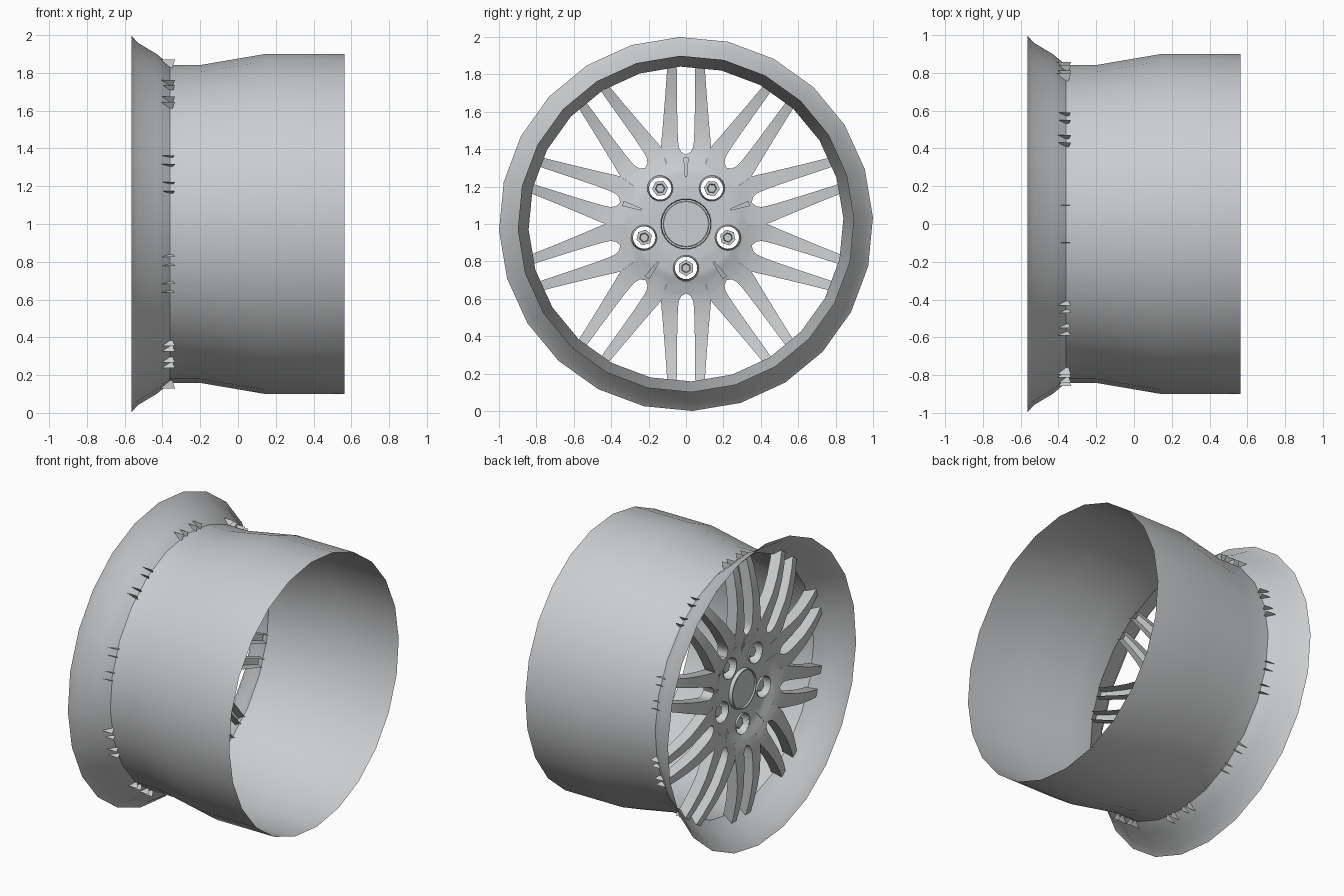
import bpy, bmesh, math
from mathutils import Vector

if "Cube" in bpy.data.objects:
    bpy.data.objects.remove(bpy.data.objects["Cube"])

silver = bpy.data.materials.new("silver_grey")
silver.use_nodes = True
silver.diffuse_color = (0.6, 0.61, 0.62, 1)
silver.node_tree.nodes["Principled BSDF"].inputs["Base Color"].default_value = (0.6, 0.61, 0.62, 1)

LUG_RADIUS = 0.235
LUGS = [math.radians(54 + 72 * k) for k in range(5)]
DEPTH = [(0.13, -0.41), (0.2, -0.41), (0.28, -0.42), (0.36, -0.45),
         (0.45, -0.465), (0.6, -0.465), (0.75, -0.445), (0.9, -0.4)]


def depth(r):
    """Lengthwise position of the wheel face at radius r."""
    for (r0, x0), (r1, x1) in zip(DEPTH, DEPTH[1:]):
        if r <= r1:
            return x0 + (x1 - x0) * (r - r0) / (r1 - r0)
    return DEPTH[-1][1]


def place(x, u, v, angle):
    """Point at radial distance u and sideways offset v, turned about the axle."""
    c, s = math.cos(angle), math.sin(angle)
    return Vector((x, u * c - v * s, 1 + u * s + v * c))


def finish(name, bm, sharp=35):
    bmesh.ops.remove_doubles(bm, verts=bm.verts, dist=0.0005)
    bmesh.ops.recalc_face_normals(bm, faces=bm.faces)
    mesh = bpy.data.meshes.new(name)
    bm.to_mesh(mesh)
    bm.free()
    mesh.materials.append(silver)
    obj = bpy.data.objects.new(name, mesh)
    bpy.context.collection.objects.link(obj)
    bpy.ops.object.select_all(action='DESELECT')
    obj.select_set(True)
    bpy.context.view_layer.objects.active = obj
    bpy.ops.object.shade_smooth_by_angle(angle=math.radians(sharp))
    return obj


def lathe(bm, profile, sides, centre=(0, 0), turn=0.0):
    """Sweep an (x, radius) profile around the axle or a parallel axis."""
    rings = []
    for x, r in profile:
        rings.append([bm.verts.new((x, centre[0] + r * math.cos(turn + math.tau * i / sides),
                                    1 + centre[1] + r * math.sin(turn + math.tau * i / sides)))
                      for i in range(sides)])
    for a, b in zip(rings, rings[1:]):
        for i in range(sides):
            j = (i + 1) % sides
            bm.faces.new((a[i], a[j], b[j], b[i]))
    return rings


# Outer flange and barrel, single open shells
bm = bmesh.new()
lathe(bm, [(-0.565, 1), (-0.53, 0.96), (-0.43, 0.9), (-0.37, 0.85)], 24, turn=math.radians(2))
finish("rim_flange", bm)
bm = bmesh.new()
lathe(bm, [(-0.37, 0.85), (-0.36, 0.842), (-0.2, 0.842), (0.14, 0.9), (0.565, 0.9)],
      24, turn=math.radians(2))
finish("rim_barrel", bm)

# Hub shell with round lug holes snapped out of a fine grid
bm = bmesh.new()
radii = [0.13 + 0.015 * i for i in range(15)]
lathe(bm, [(depth(r), r) for r in radii], 120)
centres = [(LUG_RADIUS * math.cos(a), LUG_RADIUS * math.sin(a)) for a in LUGS]


def nearest(co):
    return min((math.hypot(co.y - y, co.z - 1 - z), y, z) for y, z in centres)


bmesh.ops.delete(bm, geom=[f for f in bm.faces if nearest(f.calc_center_median())[0] < 0.065],
                 context='FACES')
for v in bm.verts:
    d, y, z = nearest(v.co)
    if v.is_boundary and d < 0.085:
        v.co.y = y + (v.co.y - y) * 0.068 / d
        v.co.z = 1 + z + (v.co.z - 1 - z) * 0.068 / d
finish("hub", bm)

# Lug pockets and nuts
for k, (y, z) in enumerate(centres):
    bm = bmesh.new()
    lathe(bm, [(-0.425, 0.07), (-0.4, 0.066), (-0.33, 0.06)], 24, (y, z))
    finish(f"lug_pocket_{k + 1}", bm)
    bm = bmesh.new()
    rings = lathe(bm, [(-0.4, 0.022), (-0.4, 0.036), (-0.39, 0.043), (-0.34, 0.043),
                       (-0.34, 0.026), (-0.37, 0.022)], 6, (y, z), LUGS[k])
    bm.faces.new(rings[0])
    bm.faces.new(rings[-1])
    finish(f"lug_nut_{k + 1}", bm, 25)

# Centre cap
bm = bmesh.new()
rings = lathe(bm, [(-0.38, 0.135), (-0.435, 0.13), (-0.435, 0.122), (-0.425, 0.12)], 32)
bm.faces.new(rings[-1])
finish("centre_cap", bm)

# Twin spokes: (radius, inner edge, outer edge), open channels at the back
ROWS = [(0.315, 0, 0.102), (0.37, 0, 0.12), (0.385, 0.025, 0.125), (0.41, 0.038, 0.133),
        (0.44, 0.042, 0.132), (0.5, 0.045, 0.126), (0.6, 0.047, 0.118),
        (0.7, 0.048, 0.11), (0.8, 0.049, 0.103), (0.87, 0.05, 0.098)]
for k in range(10):
    angle = math.radians(90 + 36 * k)
    bm = bmesh.new()
    for side in (-1, 1):
        for n, (a, b) in enumerate(zip(ROWS, ROWS[1:])):
            def corner(row, edge, back=0.0):
                return bm.verts.new(place(depth(row[0]) + back, row[0], side * row[edge], angle))
            bm.faces.new((corner(a, 1), corner(a, 2), corner(b, 2), corner(b, 1)))
            for edge, first in ((1, 1), (2, 3)):
                if n >= first:
                    bm.faces.new((corner(a, edge), corner(b, edge),
                                  corner(b, edge, 0.075), corner(a, edge, 0.075)))
    finish(f"spoke_pair_{k + 1}", bm)

# Narrow ribs behind every other spoke pair
for k in range(5):
    angle = math.radians(90 + 72 * k)
    bm = bmesh.new()
    ends = []
    for u, half in ((0.25, 0.006), (0.355, 0.014)):
        ends.append([bm.verts.new(place(depth(u) + back, u, side * half, angle))
                     for side, back in ((-1, 0), (1, 0), (1, 0.05), (-1, 0.05))])
    for i in range(4):
        j = (i + 1) % 4
        bm.faces.new((ends[0][i], ends[0][j], ends[1][j], ends[1][i]))
    for end in ends:
        bm.faces.new(end)
    finish(f"hub_rib_{k + 1}", bm)
